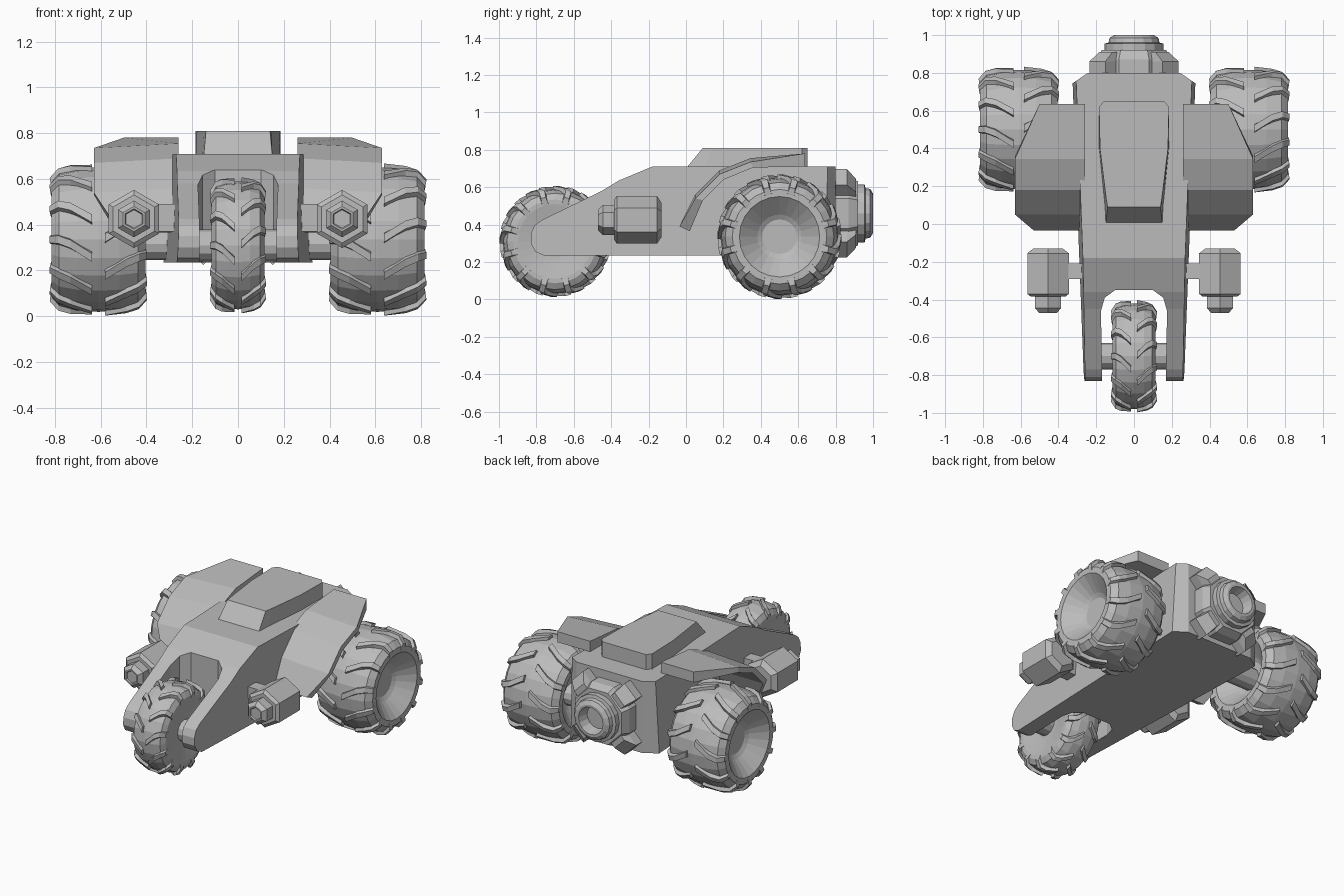
import bpy, bmesh
from math import sin, cos, pi, radians
from mathutils import Vector

if "Cube" in bpy.data.objects:
    bpy.data.objects.remove(bpy.data.objects["Cube"])

grey = bpy.data.materials.new("plain grey")
grey.use_nodes = True
grey.diffuse_color = (0.5, 0.5, 0.5, 1)
grey.node_tree.nodes["Principled BSDF"].inputs["Base Color"].default_value = (0.5, 0.5, 0.5, 1)


def finish(name, bm):
    bmesh.ops.recalc_face_normals(bm, faces=bm.faces)
    mesh = bpy.data.meshes.new(name)
    bm.to_mesh(mesh)
    bm.free()
    mesh.materials.append(grey)
    obj = bpy.data.objects.new(name, mesh)
    bpy.context.collection.objects.link(obj)
    return obj


def add_loft(bm, rings, caps=True):
    """Skin a row of closed rings that have equal point counts."""
    rows = [[bm.verts.new(p) for p in ring] for ring in rings]
    n = len(rows[0])
    for a, b in zip(rows, rows[1:]):
        for i in range(n):
            j = (i + 1) % n
            bm.faces.new((a[i], a[j], b[j], b[i]))
    if caps:
        bm.faces.new(rows[0])
        bm.faces.new(rows[-1])


def loft(name, rings, caps=True):
    bm = bmesh.new()
    add_loft(bm, rings, caps)
    return finish(name, bm)


def lathe_rings(profile, centre, axis, sides, turn=0.0):
    """Rings from (offset along axis, radius) pairs."""
    c = Vector(centre)
    rings = []
    for off, r in profile:
        ring = []
        for i in range(sides):
            a = 2 * pi * i / sides + turn
            u, v = r * sin(a), r * cos(a)
            ring.append(c + Vector((off, u, v) if axis == "x" else (u, off, v)))
        rings.append(ring)
    return rings


def mirror_outline(half):
    return half + [(-x, y) for x, y in reversed(half)]


# Wheels with bowl hubs and staggered chevron lugs
def wheel(name, centre, hw, r, bowl, depth):
    bm = bmesh.new()
    half = [(hw - depth, bowl * .43), (hw - depth * .85, bowl * .55), (hw, bowl),
            (hw, r * .8), (hw * .84, r * .92), (hw * .45, r * .98)]
    profile = half + [(0, r)] + [(-x, q) for x, q in reversed(half)]
    add_loft(bm, lathe_rings(profile, centre, "x", 24))
    c = Vector(centre)
    step = 2 * pi / 12
    path = [(1.01, .79, 0), (.86, .92, 0), (.6, .965, .06), (.14, .99, .24)]
    for side in (-1, 1):
        for k in range(12):
            base = k * step + (step / 2 if side > 0 else 0)
            rings = []
            for fx, fr, da in path:
                ring = []
                for lift, wide in ((-.02, -.085), (.02, -.055), (.02, .055), (-.02, .085)):
                    a = base + da + wide
                    q = r * fr + lift
                    x = side * (hw * fx + (.006 if lift > 0 and fx > 1 else 0))
                    ring.append(c + Vector((x, -q * sin(a), q * cos(a))))
                rings.append(ring)
            add_loft(bm, rings)
    return finish(name, bm)


wheel("front_wheel", (0, -.70, .31), .115, .28, .2, .02)
loft("front_axle", lathe_rings([(-.19, .07), (.19, .07)], (0, -.70, .31), "x", 12))
for side, tag in ((1, "left"), (-1, "right")):
    wheel("rear_wheel_" + tag, (side * .61, .5, .335), .205, .316, .215, .1)
loft("rear_axle", lathe_rings([(-.5, .07), (.5, .07)], (0, .5, .315), "x", 12))

# Body: side profile widened towards the back and bottom
profile = [(-.76, .235), (-.805, .255), (-.83, .3), (-.83, .35), (-.81, .395), (-.77, .425),
           (-.45, .58), (-.36, .635), (-.18, .71), (.8, .71), (.8, .235)]
bm = bmesh.new()
add_loft(bm, [[(s * (.306 + .038 * y - .04 * z), y, z) for y, z in profile] for s in (-1, 1)])
for s in (-1, 1):
    bmesh.ops.bisect_plane(bm, geom=bm.verts[:] + bm.edges[:] + bm.faces[:],
                           plane_co=(s * .31, .755, 0), plane_no=(s * .55, .8, 0), clear_outer=True)
    bmesh.ops.holes_fill(bm, edges=[e for e in bm.edges if e.is_boundary])
body = finish("body", bm)

# Fork opening for the front wheel
slot = mirror_outline([(.165, -1), (.175, -.46), (.155, -.39), (.1, -.35)])
cutter = loft("fork_cutter", [[(x, y, z) for x, y in slot] for z in (0, 1)])
cutter.hide_render = True
cut = body.modifiers.new("fork", "BOOLEAN")
cut.operation = "DIFFERENCE"
cut.solver = "EXACT"
cut.object = cutter
bpy.context.view_layer.objects.active = body
bpy.ops.object.modifier_apply(modifier="fork")
bpy.data.objects.remove(cutter)

# Canopy with a sloping front
low = mirror_outline([(.15, 0), (.155, .1), (.185, .4), (.185, .62), (.16, .65)])
high = mirror_outline([(.14, .09), (.148, .14), (.18, .4), (.185, .62), (.16, .65)])
loft("canopy", [[(x, y, .70) for x, y in low], [(x, y, .81) for x, y in high]])

# Fenders: bent plates, given as y, top z, underside y, underside z, outer x
stations = [(-.035, .39, .02, .365, .53), (.05, .56, .09, .53, .63), (.18, .69, .2, .64, .63),
            (.345, .755, .36, .705, .63), (.635, .78, .635, .71, .5)]
for side, tag in ((1, "left"), (-1, "right")):
    loft("fender_" + tag, [[(side * .26, y, z), (side * xo, y, z - (.02 if .6 < xo else 0)),
                            (side * xo, yb, zb), (side * .26, yb, zb)]
                           for y, z, yb, zb, xo in stations])

    # Hexagonal side pods with short barrels and mounting arms
    pod = (side * .455, 0, .425)
    loft("side_pod_" + tag, lathe_rings([(-.385, .105), (-.37, .127), (-.155, .127), (-.13, .09)], pod, "y", 6))
    loft("pod_barrel_" + tag, lathe_rings([(-.37, .08), (-.445, .08), (-.47, .055), (-.47, .045), (-.462, .04)],
                                          pod, "y", 6))
    loft("pod_arm_" + tag, [[(side * x, y, z) for y, z in
                             ((-.29, .37), (-.29, .49), (-.21, .49), (-.21, .37))] for x in (.25, .38)])

# Rear exhaust: octagonal mount, stepped nozzle with open bore, corner lugs
hub = (0, 0, .46)
loft("exhaust_mount", lathe_rings([(.78, .21), (.87, .21), (.92, .185)], hub, "y", 8, pi / 8))
loft("exhaust_nozzle", lathe_rings([(.9, .155), (.955, .155), (.96, .135), (.985, .13), (1.0, .105),
                                    (1.0, .09), (.93, .075)], hub, "y", 16))
for k in range(4):
    a = radians(45 + 90 * k)
    out, across = Vector((cos(a), 0, sin(a))), Vector((-sin(a), 0, cos(a)))
    rings = []
    for y, reach, wide in ((.78, .275, .06), (.86, .275, .06), (.91, .21, .05)):
        mid = Vector((0, y, .46))
        rings.append([mid + out * q + across * w for q, w in
                      ((.1, -wide), (reach, -wide), (reach, wide), (.1, wide))])
    loft("exhaust_lug_%d" % (k + 1), rings)
